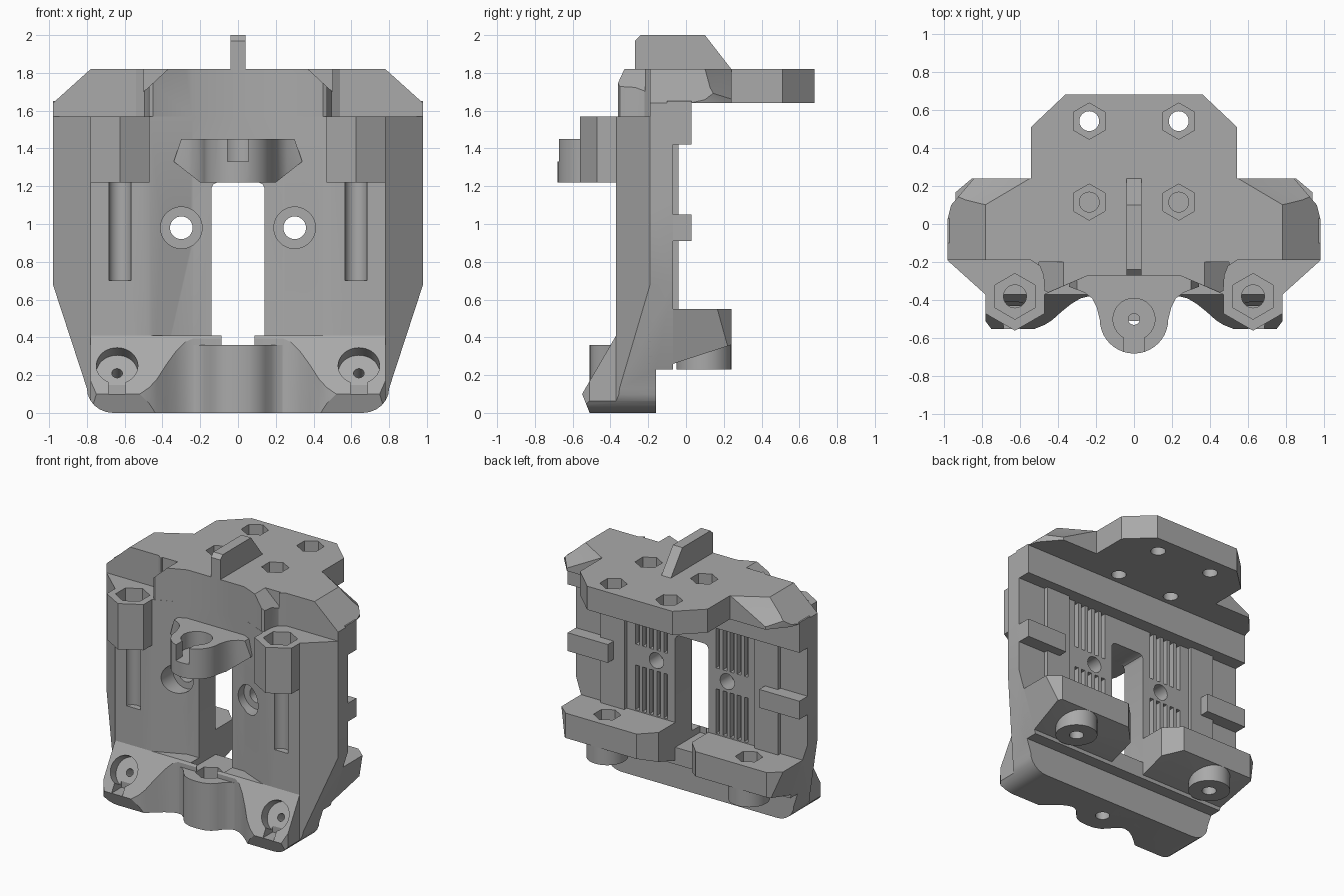
import bpy, bmesh, math
from mathutils import Vector, Matrix

if "Cube" in bpy.data.objects:
    bpy.data.objects.remove(bpy.data.objects["Cube"])

gray = bpy.data.materials.new("plain_gray")
gray.use_nodes = True
gray.diffuse_color = (0.4, 0.4, 0.4, 1)
gray.node_tree.nodes["Principled BSDF"].inputs["Base Color"].default_value = (0.4, 0.4, 0.4, 1)


def add(name, bm):
    bmesh.ops.recalc_face_normals(bm, faces=bm.faces)
    mesh = bpy.data.meshes.new(name)
    bm.to_mesh(mesh)
    bm.free()
    mesh.materials.append(gray)
    obj = bpy.data.objects.new(name, mesh)
    bpy.context.collection.objects.link(obj)
    return obj


def prism(name, pts, axis, lo, hi):
    """Extrude a closed outline along x (y,z points), y (x,z) or z (x,y)."""
    place = {"x": lambda a, b, t: (t, a, b), "y": lambda a, b, t: (a, t, b),
             "z": lambda a, b, t: (a, b, t)}[axis]
    bm = bmesh.new()
    low = [bm.verts.new(place(a, b, lo)) for a, b in pts]
    high = [bm.verts.new(place(a, b, hi)) for a, b in pts]
    bm.faces.new(low)
    bm.faces.new(high)
    for i in range(len(pts)):
        j = (i + 1) % len(pts)
        bm.faces.new((low[i], low[j], high[j], high[i]))
    return add(name, bm)


def box(name, x0, x1, y0, y1, z0, z1):
    return prism(name, [(x0, y0), (x1, y0), (x1, y1), (x0, y1)], "z", z0, z1)


def ring(cx, cy, r, n=40):
    return [(cx + r * math.sin(math.tau * i / n), cy + r * math.cos(math.tau * i / n)) for i in range(n)]


def both(half):
    """Complete an outline by mirroring it across x = 0."""
    return half + [(-x, y) for x, y in reversed(half) if abs(x) > 1e-5]


def boolean(targets, tool, op="DIFFERENCE"):
    for t in targets:
        mod = t.modifiers.new("cut", "BOOLEAN")
        mod.operation, mod.object, mod.solver = op, tool, "EXACT"
        bpy.context.view_layer.update()
        result = bpy.data.meshes.new_from_object(t.evaluated_get(bpy.context.evaluated_depsgraph_get()))
        t.modifiers.clear()
        t.data = result
    bpy.data.objects.remove(tool)


def silhouette():
    corner = [(0.66 + 0.14 * math.sin(a), 0.13 - 0.13 * math.cos(a)) for a in
              (math.radians(d) for d in range(0, 91, 15))]
    return prism("outline", both([(0, 0)] + corner + [(0.98, 0.68), (0.98, 1.64), (0.78, 1.82), (0, 1.82)]),
                 "y", -1, 1)


sides = (-1, 1)

# Main body with a shallow central valley
body = prism("body", both([(0, -0.27), (0.24, -0.27), (0.47, -0.37), (0.78, -0.37),
                           (0.98, -0.19), (0.98, -0.07), (0, -0.07)]), "z", 0, 1.57)
boolean([body], silhouette(), "INTERSECT")
boolean([body], box("lower_back_cut", -1, 1, -0.16, 0.1, -0.1, 0.23))

# Upper body, stepped back beside the centre
upper = prism("upper_body", both([(0, -0.27), (0.24, -0.27), (0.45, -0.36), (0.47, -0.35), (0.475, -0.27),
                                  (0.495, -0.22), (0.54, -0.19), (0.98, -0.19), (0.98, -0.07), (0, -0.07)]),
              "z", 1.56, 1.82)
boolean([upper], silhouette(), "INTERSECT")
for s in sides:
    boolean([upper], prism("shoulder_cut", [(s * 0.36, 1.83), (s * 0.5, 1.7), (s * 0.5, 1.83)], "y", -0.5, -0.2))

# Top plate with wings and clipped wing corners
plate = prism("top_plate", both([(0, -0.18), (0.98, -0.18), (0.98, 0.02), (0.96, 0.1), (0.84, 0.24), (0.54, 0.24),
                                 (0.54, 0.51), (0.36, 0.68), (0, 0.68)]), "z", 1.64, 1.82)
boolean([plate], silhouette(), "INTERSECT")
for s in sides:
    bm = bmesh.new()
    for p in [(0.54, 0.242, 1.821), (0.78, 0.1, 1.821), (0.84, 0.242, 1.66), (0.97, 0.1, 1.7),
              (1, 0.242, 1.6), (1, 0.242, 1.83), (1, 0.1, 1.83), (0.54, 0.242, 1.83), (0.78, 0.1, 1.83)]:
        bm.verts.new((s * p[0], p[1], p[2]))
    bmesh.ops.convex_hull(bm, input=bm.verts)
    boolean([plate], add("wing_cut", bm))
beam = box("rear_beam", -0.98, 0.98, -0.1, 0.03, 1.42, 1.65)

# Fin on top
fin = prism("top_fin", [(-0.27, 1.8), (-0.27, 1.97), (-0.24, 2), (0.1, 2), (0.24, 1.82), (0.24, 1.8)],
            "x", -0.04, 0.04)

# Front bracket with keyhole seat
arc = [(0.18 * math.sin(a), -0.5 - 0.18 * math.cos(a)) for a in (math.radians(d) for d in range(0, 91, 9))]
bracket = prism("front_bracket", both(arc + [(0.195, -0.44), (0.22, -0.39), (0.26, -0.36), (0.34, -0.33),
                                             (0.34, -0.22), (0, -0.22)]), "z", 1.22, 1.45)
boolean([bracket], prism("bracket_outline", both([(0, 1.22), (0.2, 1.22), (0.34, 1.33), (0.3, 1.45), (0, 1.45)]),
                         "y", -1, 0), "INTERSECT")
boolean([bracket], prism("seat", ring(0, -0.5, 0.11), "z", 1.33, 1.5))
boolean([bracket], prism("pin_hole", ring(0, -0.5, 0.03, 20), "z", 1.1, 1.5))
boolean([bracket], box("seat_slot", -0.055, 0.055, -0.8, -0.5, 1.33, 1.5))

# Front foot: slanted ends, wavy middle and a round centre boss
wave = [(0, -0.38), (0.24, -0.38), (0.28, -0.39), (0.33, -0.42), (0.38, -0.46), (0.43, -0.505), (0.47, -0.53),
        (0.52, -0.55), (0.75, -0.55), (0.78, -0.51), (0.78, -0.16), (0, -0.16)]
foot = prism("front_foot", both(wave), "z", 0, 0.41)
boolean([foot], prism("foot_profile", [(-0.37, 0.41), (-0.55, 0.1), (-0.51, 0), (-0.16, 0), (-0.16, 0.41)],
                      "x", -1, 1), "INTERSECT")
boolean([foot], silhouette(), "INTERSECT")
boss = prism("centre_boss", both([(0, -0.51), (0.06, -0.505), (0.11, -0.485), (0.145, -0.45), (0.175, -0.41),
                                  (0.21, -0.385), (0.26, -0.375), (0.26, -0.16), (0, -0.16)]), "z", 0, 0.36)
boolean([foot, boss, body], prism("nut_pocket", ring(0, -0.34, 0.1, 6), "z", 0.24, 0.5))
boolean([foot, boss, body], prism("nut_hole", ring(0, -0.34, 0.05), "z", -0.1, 0.5))

# Tilted round seats in the foot ends
tilt = Vector((0, -0.865, 0.5)).to_track_quat("Z", "X").to_matrix().to_4x4()
for s in sides:
    spot = Matrix.Translation((s * 0.64, -0.463, 0.25)) @ tilt
    for r, depth in ((0.11, 0.08), (0.028, 0.3)):
        tool = prism("tilted_hole", ring(0, 0, r), "z", -depth, 0.2)
        tool.data.transform(spot)
        boolean([foot, body], tool)
    boolean([foot], box("foot_slot", s * 0.64 - 0.045, s * 0.64 + 0.045, -0.7, -0.43, 0.1, 0.25))

# Rear shelves with nut pockets and rounded bosses below
shelves = []
for s in sides:
    shelf = prism("rear_shelf", [(s * x, y) for x, y in [(0.14, -0.2), (0.14, 0.13), (0.25, 0.24), (0.85, 0.24),
                                                         (0.98, 0.13), (0.98, -0.2)]], "z", 0.2, 0.55)
    boolean([shelf], prism("shelf_profile", [(-0.2, 0.23), (-0.16, 0.23), (0.24, 0.36), (0.24, 0.55), (-0.2, 0.55)],
                           "x", -1, 1), "INTERSECT")
    boolean([shelf], silhouette(), "INTERSECT")
    pad = prism("shelf_boss", ring(s * 0.6, 0.095, 0.145), "z", 0.23, 0.5)
    boolean([shelf, pad], prism("shelf_nut", ring(s * 0.6, 0.095, 0.095, 6), "z", 0.45, 0.7))
    boolean([shelf, pad], prism("shelf_hole", ring(s * 0.6, 0.095, 0.05), "z", 0.1, 0.7))
    shelves += [shelf, pad]

# Hexagonal bolt sockets with guide grooves
sockets = []
for s in sides:
    x = s * 0.625
    socket = prism("bolt_socket", ring(x, -0.38, 0.18, 6), "z", 1.22, 1.57)
    boolean([socket, body], prism("bolt_pocket", ring(x, -0.38, 0.12, 6), "z", 1.38, 1.7))
    boolean([socket, body], prism("bolt_groove", ring(x, -0.38, 0.06), "z", 0.7, 1.5))
    sockets.append(socket)

# Central window and the screw holes either side
window = both([(0, 0.36), (0.14, 0.36), (0.14, 1.19), (0.13, 1.21), (0.11, 1.22), (0, 1.22)])
boolean([body, foot], prism("window", window, "y", -0.37, 0.3))
for s in sides:
    boolean([body], prism("screw_hole", ring(s * 0.3, 0.98, 0.06), "y", -0.6, 0.3))
    boolean([body], prism("screw_seat", ring(s * 0.3, 0.98, 0.11), "y", -0.6, -0.2))
    # Toothed grooves on the back
    for i in range(5):
        gx = s * (0.22 + 0.06 * i)
        for z0, z1 in ((0.56, 0.9), (1.06, 1.42)):
            boolean([body], box("tooth_groove", gx - 0.016, gx + 0.016, -0.11, 0, z0, z1))
    # Nut pockets through the top plate
    for y in (0.115, 0.54):
        boolean([plate], prism("plate_nut", ring(s * 0.235, y, 0.095, 6), "z", 1.72, 1.9))
        boolean([plate], prism("plate_hole", ring(s * 0.235, y, 0.052), "z", 1.5, 1.9))

# Rear ridges and clip blocks
extras = []
for s in sides:
    a, b = sorted((s * 0.55, s * 0.75))
    extras.append(box("rear_ridge", a, b, -0.1, -0.04, 0.54, 1.43))
    a, b = sorted((s * 0.64, s * 0.98))
    extras.append(box("clip_block", a, b, -0.1, 0.03, 0.91, 1.05))

# Smooth the round walls and keep the edges sharp
bpy.ops.object.select_all(action="DESELECT")
parts = [body, upper, plate, beam, fin, bracket, foot, boss] + shelves + sockets + extras
for p in parts:
    p.select_set(True)
bpy.context.view_layer.objects.active = body
bpy.ops.object.shade_smooth_by_angle(angle=math.radians(28))
